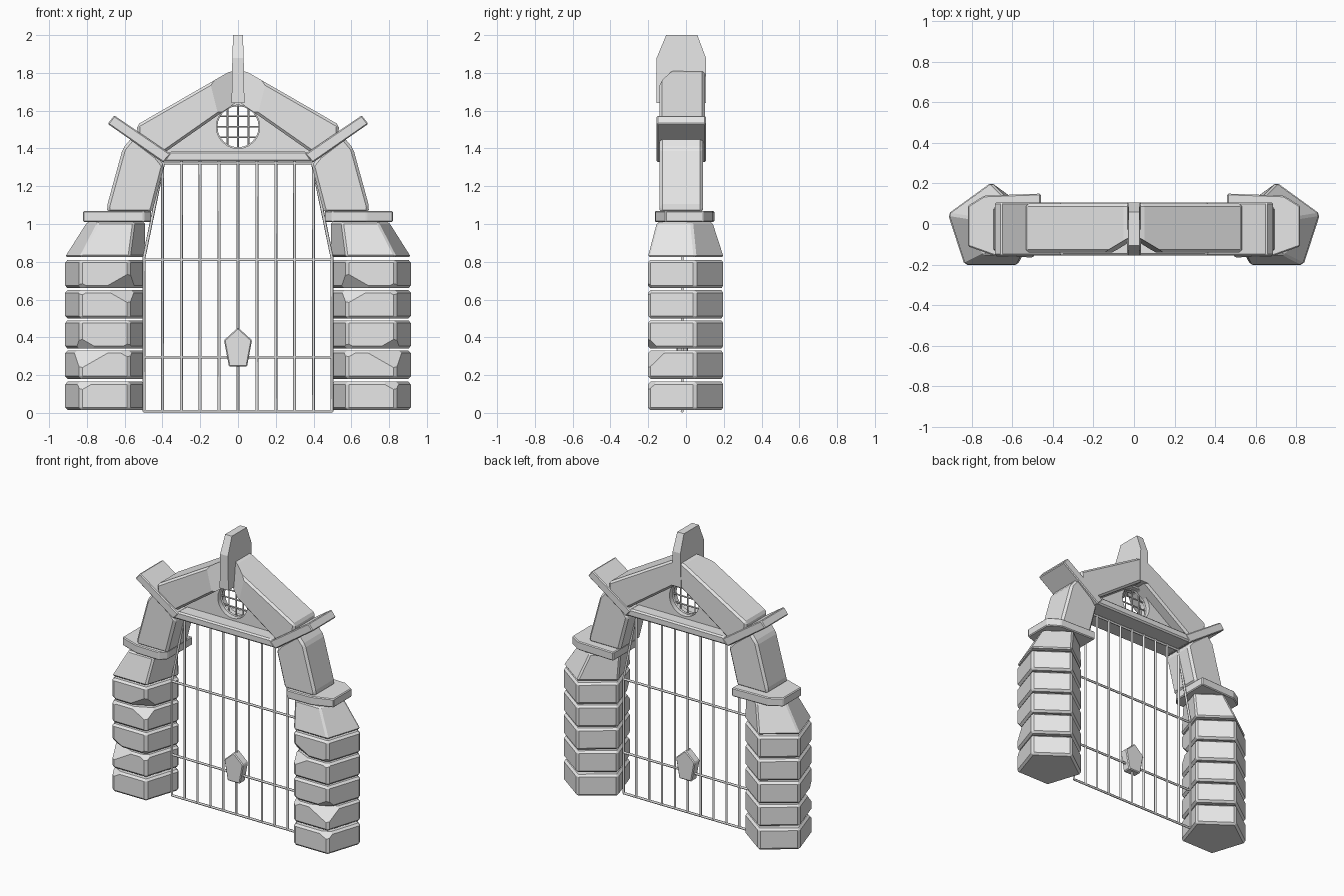
import bpy, bmesh, math
from mathutils import Vector

cube = bpy.data.objects.get("Cube")
if cube:
    bpy.data.objects.remove(cube, do_unlink=True)

stone = bpy.data.materials.new("pale_grey")
stone.use_nodes = True
GREY = (0.8, 0.8, 0.8, 1)
stone.diffuse_color = GREY
stone.node_tree.nodes["Principled BSDF"].inputs["Base Color"].default_value = GREY


def place(name, data, mirror=False):
    ob = bpy.data.objects.new(name, data)
    bpy.context.collection.objects.link(ob)
    data.materials.append(stone)
    if mirror:
        ob.modifiers.new("mirror", "MIRROR").use_mirror_merge = False
    return ob


def block(name, points, bevel=0.01, chips=(), mirror=True):
    """Convex stone with bevelled edges; each chip is (corner, direction, depth)."""
    bm = bmesh.new()
    for p in points:
        bm.verts.new(p)
    bmesh.ops.convex_hull(bm, input=bm.verts)
    bmesh.ops.dissolve_limit(bm, angle_limit=0.02, verts=bm.verts, edges=bm.edges)
    if bevel:
        bmesh.ops.bevel(bm, geom=bm.edges[:], offset=bevel, segments=1,
                        affect='EDGES', clamp_overlap=True)
    for corner, direction, depth in chips:
        n = Vector(direction).normalized()
        bmesh.ops.bisect_plane(bm, geom=bm.verts[:] + bm.edges[:] + bm.faces[:],
                               plane_co=Vector(corner) - n * depth, plane_no=n,
                               clear_outer=True)
        bmesh.ops.holes_fill(bm, edges=[e for e in bm.edges if e.is_boundary])
    bmesh.ops.recalc_face_normals(bm, faces=bm.faces)
    mesh = bpy.data.meshes.new(name)
    bm.to_mesh(mesh)
    bm.free()
    return place(name, mesh, mirror)


def slab(outline, y0, y1):
    return [(x, y, z) for x, z in outline for y in (y0, y1)]


def ring(cx, cy, r, z, sides=5):
    step = 2 * math.pi / sides
    return [(cx + r * math.sin(i * step), cy + r * math.cos(i * step), z)
            for i in range(sides)]


def bars(name, paths, radius, closed=False):
    cu = bpy.data.curves.new(name, 'CURVE')
    cu.dimensions = '3D'
    cu.bevel_depth = radius
    cu.bevel_resolution = 1
    cu.use_fill_caps = True
    for path in paths:
        sp = cu.splines.new('POLY')
        sp.points.add(len(path) - 1)
        sp.use_cyclic_u = closed
        for pt, co in zip(sp.points, path):
            pt.co = (*co, 1)
    return place(name, cu)


# Pillars: five pentagonal courses with broken front corners
PX, PY, R = 0.705, -0.02, 0.225
IN, OUT, FRONT = PX - 0.132, PX + 0.132, -0.202
tops = [0.165, 0.33, 0.49, 0.65, 0.81]
broken = {
    0: [(OUT, 1, 1, 0.03)],
    1: [(OUT, 1, 1, 0.06), (IN, -1, 1, 0.025)],
    2: [(OUT, 1, -1, 0.035), (IN, -1, -1, 0.02)],
    3: [(IN, -1, 1, 0.045), (OUT, 1, 1, 0.02)],
    4: [(IN, -1, -1, 0.05), (OUT, 1, -1, 0.02)],
}
for i, top in enumerate(tops):
    base = top - 0.15
    chips = [((x, FRONT, top if up > 0 else base), (0.4 * side, -0.8, 0.7 * up), d)
             for x, side, up, d in broken[i]]
    block(f"pillar_course_{i + 1}", ring(PX, PY, R, base) + ring(PX, PY, R, top),
          0.014, chips)

# Tapered shoulder and capstone
block("pillar_shoulder", ring(PX, PY, R, 0.825) + ring(0.645, PY, 0.165, 1.01), 0.01)
cap = [(0.46, -0.12), (0.5, -0.165), (0.68, -0.16), (0.82, -0.11),
       (0.82, 0.09), (0.74, 0.14), (0.46, 0.15)]
block("pillar_cap", [(x, y, z) for x, y in cap for z in (1.01, 1.07)], 0.006)

# Leaning upper posts
post = [(0.455, 1.06), (0.69, 1.06), (0.695, 1.09), (0.61, 1.4), (0.56, 1.46),
        (0.43, 1.36), (0.39, 1.31)]
block("upper_post", slab(post, -0.14, 0.09), 0.018)

# Lintel with upswept ends
block("lintel", slab([(-0.4, 1.33), (0.4, 1.33), (0.36, 1.385), (-0.36, 1.385)],
                     -0.155, 0.105), 0.01, mirror=False)
block("lintel_wing", slab([(0.395, 1.325), (0.69, 1.53), (0.655, 1.575), (0.355, 1.37)],
                          -0.155, 0.105), 0.006)

# Gable rafters, chipped beside the keystone
rafter = [(0.0, 1.81), (0.04, 1.81), (0.535, 1.525), (0.53, 1.45), (0.4, 1.37),
          (0.35, 1.41), (0.1, 1.62), (0.0, 1.65)]
a, b, c = Vector((0.14, -0.14, 1.72)), Vector((0.03, -0.07, 1.81)), Vector((0.11, -0.14, 1.6))
cut = (b - a).cross(c - a)
if cut.dot(Vector((0.03, -0.14, 1.81)) - a) < 0:
    cut.negate()
block("gable_rafter", slab(rafter, -0.14, 0.1), 0.014, [(a, cut, 0)])

# Keystone
key = [(-0.155, 1.64, 0.034), (0.105, 1.64, 0.034), (-0.155, 1.88, 0.03),
       (0.105, 1.88, 0.03), (-0.105, 2.0, 0.026), (0.06, 2.0, 0.026)]
block("keystone", [(s * w, y, z) for y, z, w in key for s in (-1, 1)], 0, mirror=False)

# Gable panel with a round window
WZ, WR = 1.515, 0.115
circle = [(x, WZ + y) for x, y, _ in ring(0, 0, WR, 0, 24)]
panel = bpy.data.curves.new("gable_panel", 'CURVE')
panel.dimensions = '2D'
panel.fill_mode = 'BOTH'
panel.extrude = 0.04
for loop in ([(-0.42, 1.36), (0.42, 1.36), (0, 1.7)], circle):
    sp = panel.splines.new('POLY')
    sp.points.add(len(loop) - 1)
    sp.use_cyclic_u = True
    for pt, (x, z) in zip(sp.points, loop):
        pt.co = (x, z, 0, 1)
gable = place("gable_panel", panel)
gable.rotation_euler.x = math.pi / 2
gable.location.y = -0.02

# Window rim and lattice
GY = -0.02
bars("window_rim", [[(x, GY, z) for x, z in circle]], 0.007, closed=True)
lattice = []
for k in (-0.056, 0, 0.056):
    h = math.sqrt(WR ** 2 - k ** 2)
    lattice += [[(k, GY, WZ - h), (k, GY, WZ + h)], [(-h, GY, WZ + k), (h, GY, WZ + k)]]
bars("window_lattice", lattice, 0.005)

# Gate bars, rails and the frame following the opening
bars("gate_bars", [[(i * 0.1, GY, 0.008), (i * 0.1, GY, 1.33)] for i in range(-4, 5)], 0.008)
bars("gate_rails", [[(-w, GY, z), (w, GY, z)] for w, z in
                    ((0.5, 0.009), (0.5, 0.295), (0.5, 0.81), (0.4, 1.322))], 0.008)
bars("gate_frame", [[(s * 0.498, GY, 0.008), (s * 0.498, GY, 0.82), (s * 0.395, GY, 1.32)]
                    for s in (-1, 1)], 0.008)

# Lock plate
lock = [(0, 0.452), (0.074, 0.385), (0.048, 0.245), (-0.048, 0.245), (-0.074, 0.385)]
block("lock_plate", slab(lock, -0.05, 0.01), 0.006, mirror=False)
